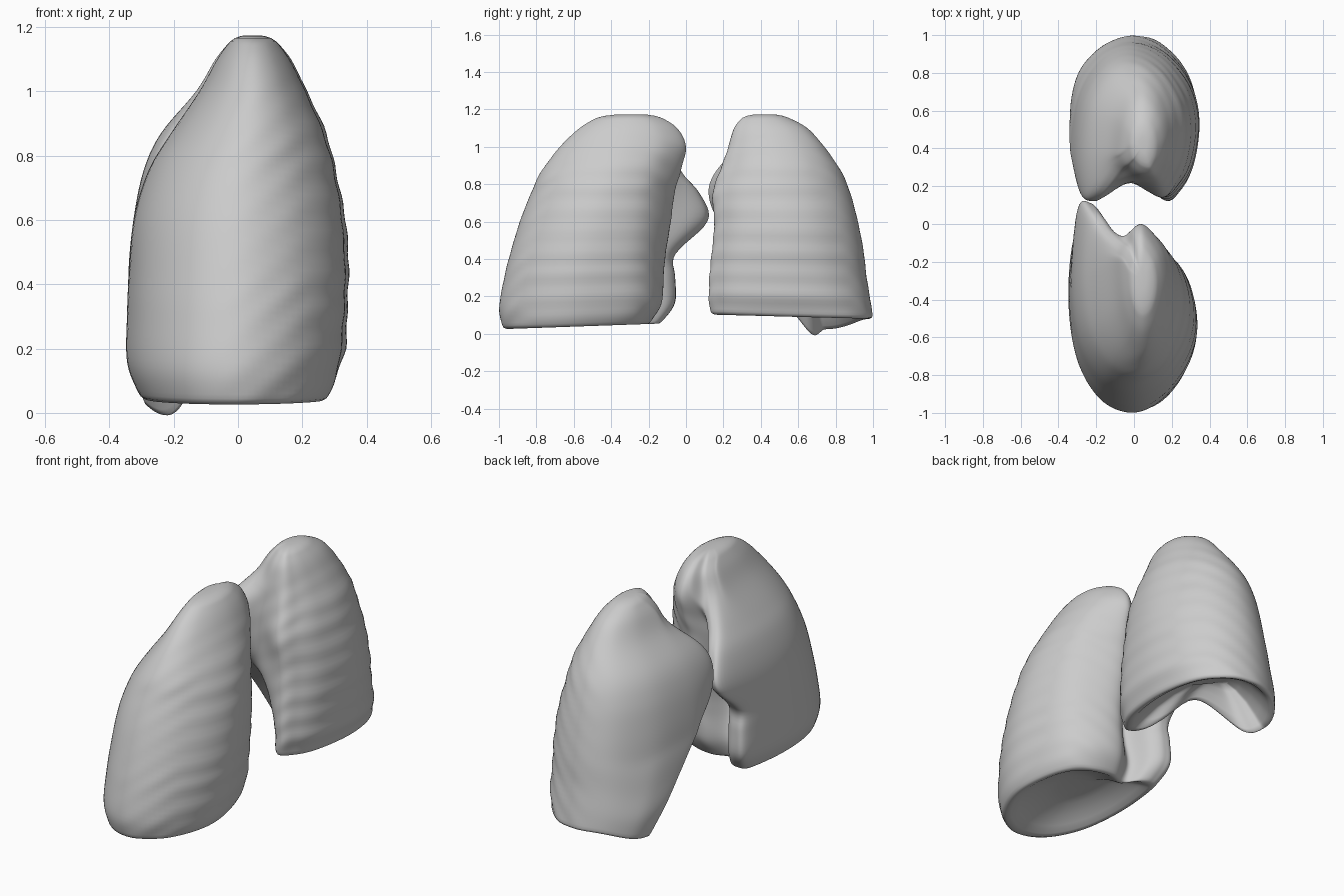
import bpy, bmesh, math
from mathutils import Vector

cube = bpy.data.objects.get("Cube")
if cube:
    bpy.data.objects.remove(cube, do_unlink=True)

SEGMENTS = 8      # subdivisions between section control points
RINGS = 6         # rings between levels

grey = bpy.data.materials.new("soft_grey")
grey.use_nodes = True
grey.diffuse_color = (0.6, 0.6, 0.6, 1)
bsdf = grey.node_tree.nodes["Principled BSDF"]
bsdf.inputs["Base Color"].default_value = (0.6, 0.6, 0.6, 1)
bsdf.inputs["Roughness"].default_value = 0.7


def spline(a, b, c, d, t):
    """Catmull-Rom blend of four values or vectors."""
    return 0.5 * (2 * b + (c - a) * t + (2 * a - 5 * b + 4 * c - d) * t * t
                  + (3 * b - a - 3 * c + d) * t ** 3)


def resample_levels(levels):
    rows = [Vector(r) for r in levels]
    out = []
    for i in range(len(rows) - 1):
        a, d = rows[max(i - 1, 0)], rows[min(i + 2, len(rows) - 1)]
        out += [spline(a, rows[i], rows[i + 1], d, k / RINGS) for k in range(RINGS)]
    return out + [rows[-1]]


def section(row, ridge_u, groove_u):
    """Closed outline of one level; m runs toward the other lung."""
    z, x0, x1, lateral, ridge, groove, corner = row
    cx, hw = (x0 + x1) / 2, (x1 - x0) / 2
    mid = lateral + 0.5 * (ridge - lateral)
    mid_front = min(mid + 0.35 * (ridge - mid), corner - 0.08)
    pts = []
    # rounded outer half
    for k in range(7):
        t = math.pi * k / 6
        m = mid + (mid_front - mid) * k / 6
        pts.append(Vector((cx + hw * math.cos(t), m - (m - lateral) * math.sin(t))))
    # inner half: front corner, groove, ridge and back shoulder, rounder higher up
    back = 1 - ridge_u
    round_off = min(1, z / 0.9) ** 1.5
    for u, m in ((-0.93, corner - 0.04), (-0.75, corner),
                 (-0.55, corner + 0.25 * (groove - corner)),
                 (groove_u, groove), (ridge_u, ridge),
                 (ridge_u + 0.5 * back, ridge + (0.1 + 0.13 * round_off) * (mid - ridge)),
                 (ridge_u + 0.85 * back, ridge + (0.41 + 0.13 * round_off) * (mid - ridge))):
        pts.append(Vector((cx + u * hw, m)))
    n = len(pts)
    return [spline(pts[i - 1], pts[i], pts[(i + 1) % n], pts[(i + 2) % n], k / SEGMENTS)
            for i in range(n) for k in range(SEGMENTS)]


def rib(x, z):
    """Shallow slanted rib impressions, strongest on the +x side."""
    weight = max(0, min(1, (x + 0.1) / 0.25)) * max(0, min(1, (1.1 - z) / 0.2))
    return 0.0035 * weight * math.sin(math.tau * (z - 0.8 * min(x, 0.22)) / 0.115)


def bump(x, m, cx, cm, wx, wm):
    return math.exp(-((x - cx) / wx) ** 2 - ((m - cm) / wm) ** 2)


def make_lung(name, levels, side, ridge_u, groove_u, tilt, lobe, notch, dome):
    bm = bmesh.new()
    rings = []

    def add_ring(points):
        rings.append([bm.verts.new((x, m * side, z)) for x, m, z in points])

    def base_shift(x, m, z):
        """Tilted base, hanging lobe and raised notch, fading upward."""
        return max(0, 1 - z / 0.7) * (tilt * (m + 0.5)
                                      - lobe * bump(x, m, -0.21, -0.73, 0.11, 0.15)
                                      + notch * bump(x, m, -0.06, -0.4, 0.15, 0.17))

    rows = resample_levels(levels)
    first = section(rows[0], ridge_u, groove_u)
    centre = sum(first, Vector((0, 0))) / len(first)
    # hollow base, from the middle out to the rounded rim
    for scale, rise in ((0.2, dome), (0.45, dome * 0.85), (0.65, dome * 0.55),
                        (0.8, dome * 0.2), (0.9, -0.008), (0.96, -0.012)):
        pts = []
        for p in first:
            q = centre + (p - centre) * scale
            pts.append((q.x, q.y, rows[0][0] + rise
                        + base_shift(p.x, p.y, rows[0][0]) * scale ** 2))
        add_ring(pts)
    # side walls
    for row in rows:
        outline = section(row, ridge_u, groove_u)
        mid = sum(outline, Vector((0, 0))) / len(outline)
        pts = []
        for p in outline:
            q = p + (p - mid).normalized() * rib(p.x, row[0])
            pts.append((q.x, q.y, row[0] + base_shift(p.x, p.y, row[0])))
        add_ring(pts)
    # rounded apex
    top = section(rows[-1], ridge_u, groove_u)
    tip = sum(top, Vector((0, 0))) / len(top)
    for scale, rise in ((0.8, 0.012), (0.5, 0.018), (0.2, 0.02)):
        add_ring([(*(tip + (p - tip) * scale), rows[-1][0] + rise) for p in top])

    n = len(first)
    for low, high in zip(rings, rings[1:]):
        for i in range(n):
            j = (i + 1) % n
            bm.faces.new((low[i], low[j], high[j], high[i]))
    bm.faces.new(rings[0])
    bm.faces.new(rings[-1])
    for _ in range(3):
        bmesh.ops.smooth_vert(bm, verts=bm.verts, factor=0.4,
                              use_axis_x=True, use_axis_y=True, use_axis_z=True)
    bmesh.ops.recalc_face_normals(bm, faces=bm.faces)
    mesh = bpy.data.meshes.new(name)
    bm.to_mesh(mesh)
    bm.free()
    mesh.materials.append(grey)
    mesh.shade_smooth()
    obj = bpy.data.objects.new(name, mesh)
    bpy.context.collection.objects.link(obj)


# each level: height, min x, max x, outer edge, inner ridge, groove, front corner
front_levels = [
    (.05, -.305, .28, -.98, -.19, -.22, -.13),
    (.15, -.345, .315, -1, -.13, -.2, -.06),
    (.3, -.345, .33, -.975, -.12, -.23, -.06),
    (.42, -.34, .335, -.945, -.11, -.24, -.06),
    (.6, -.325, .325, -.89, -.08, -.2, .11),
    (.75, -.28, .3, -.83, -.06, -.14, .07),
    (.86, -.215, .27, -.78, -.03, -.1, -.02),
    (1, -.12, .21, -.675, 0, -.03, -.1),
    (1.1, -.065, .16, -.57, -.05, -.06, -.13),
    (1.155, -.025, .12, -.48, -.13, -.14, -.19)]
back_levels = [
    (.1, -.29, .3, -1, -.14, -.4, -.68),
    (.2, -.33, .335, -.985, -.13, -.36, -.59),
    (.32, -.34, .34, -.965, -.13, -.3, -.48),
    (.45, -.34, .345, -.95, -.14, -.25, -.36),
    (.6, -.325, .335, -.92, -.15, -.23, -.18),
    (.75, -.295, .305, -.88, -.14, -.22, -.12),
    (.87, -.24, .275, -.83, -.18, -.22, -.16),
    (1, -.13, .215, -.74, -.23, -.235, -.28),
    (1.1, -.07, .165, -.65, -.26, -.265, -.32),
    (1.155, -.025, .12, -.55, -.3, -.31, -.35)]

make_lung("front_lung", front_levels, 1, 0, -.35, .04, 0, 0, .08)
make_lung("back_lung", back_levels, -1, .45, -.1, .03, .14, .2, .17)
